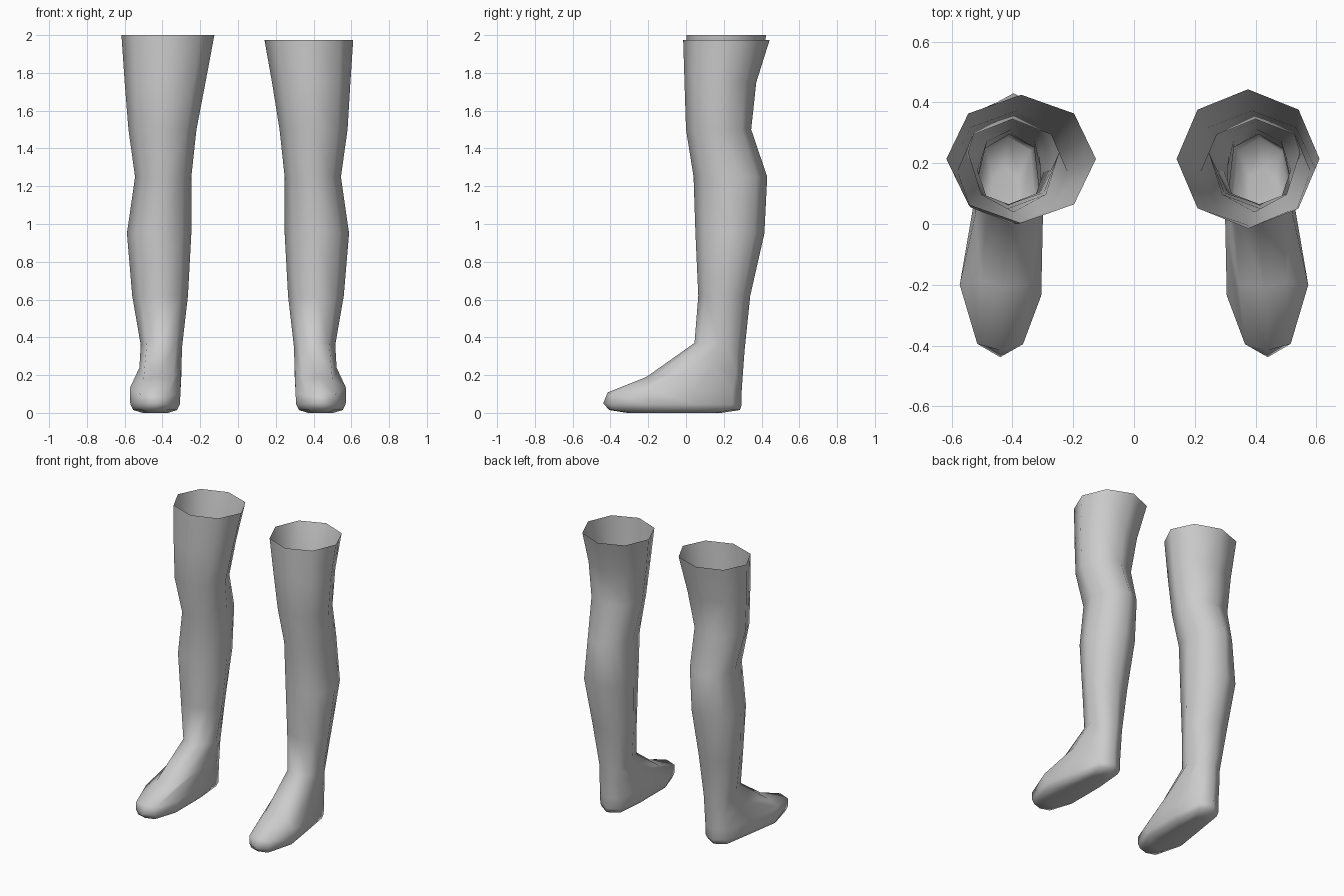
import bpy, bmesh, math

if "Cube" in bpy.data.objects:
    bpy.data.objects.remove(bpy.data.objects["Cube"])

# Shin and thigh sections: z, inner x, outer x, front y, back y
SHIN = [(1.50, .22, .58, .00, .345), (1.25, .247, .545, .04, .43),
        (.95, .247, .588, .05, .415), (.62, .265, .56, .065, .34)]
ANKLE = (.36, .295, .515, .045, .31)
TOPS = {
    "left": [(2.0, .125, .617, .003, .425), (1.75, .172, .60, .0, .372)],
    "right": [(1.975, .14, .61, -.015, .443), (1.75, .18, .595, -.008, .372)],
}

# Foot outlines, from toe middle round the outer side, heel and inner side
INSTEP = [(.43, -.21, .19), (.50, -.19, .175), (.522, .03, .24), (.515, .14, .24),
          (.485, .265, .22), (.41, .302, .22), (.33, .265, .22), (.298, .14, .24),
          (.30, .0, .24), (.345, -.20, .175)]
RIM = [(.44, -.415, .108), (.515, -.395, .10), (.573, -.20, .13), (.53, .05, .12),
       (.495, .245, .12), (.41, .295, .12), (.325, .25, .12), (.305, .05, .12),
       (.305, -.235, .10), (.365, -.395, .10)]


def octagon(z, x0, x1, y0, y1):
    # eight-sided section with one extra point on each rear side edge
    cx, cy, rx, ry = (x0 + x1) / 2, (y0 + y1) / 2, (x1 - x0) / 2, (y1 - y0) / 2
    p = [(cx + rx * math.sin(a), cy - ry * math.cos(a), z)
         for a in (i * math.pi / 4 for i in range(8))]
    mid = lambda a, b: tuple((u + v) / 2 for u, v in zip(a, b))
    return p[:3] + [mid(p[2], p[3])] + p[3:6] + [mid(p[5], p[6])] + p[6:]


def scaled(ring, sx, sy, z):
    return [(.435 + (x - .435) * sx, -.07 + (y + .07) * sy, z) for x, y, _ in ring]


def make_leg(side):
    sign = 1 if side == "right" else -1
    ankle = [(x, y, z + (.01 if y < .1 else -.03 if y > .2 else 0))
             for x, y, z in octagon(*ANKLE)]
    rings = [octagon(*s) for s in TOPS[side] + SHIN] + [ankle, INSTEP, RIM]
    # sole edge, rolled under to a slightly domed bottom
    rings += [scaled(RIM, .98, 1, .045), scaled(RIM, .86, .975, .015),
              scaled(RIM, .5, .7, 0)]
    rings[-3][0] = (.44, -.438, .05)
    bm = bmesh.new()
    loops = [[bm.verts.new((sign * x, y, z)) for x, y, z in r] for r in rings]
    n = len(loops[0])
    for a, b in zip(loops, loops[1:]):
        for i in range(n):
            j = (i + 1) % n
            bm.faces.new((a[i], b[i], b[j], a[j]))
    bm.faces.new(loops[-1])
    bmesh.ops.recalc_face_normals(bm, faces=bm.faces)
    # open tube: make sure the surface faces outward
    bm.normal_update()
    if min(bm.faces, key=lambda f: f.calc_center_median().z).normal.z > 0:
        bmesh.ops.reverse_faces(bm, faces=bm.faces)
    for f in bm.faces:
        f.smooth = True
    me = bpy.data.meshes.new(side + "_leg")
    bm.to_mesh(me)
    bm.free()
    bpy.context.collection.objects.link(bpy.data.objects.new(side + "_leg", me))


for side in TOPS:
    make_leg(side)
